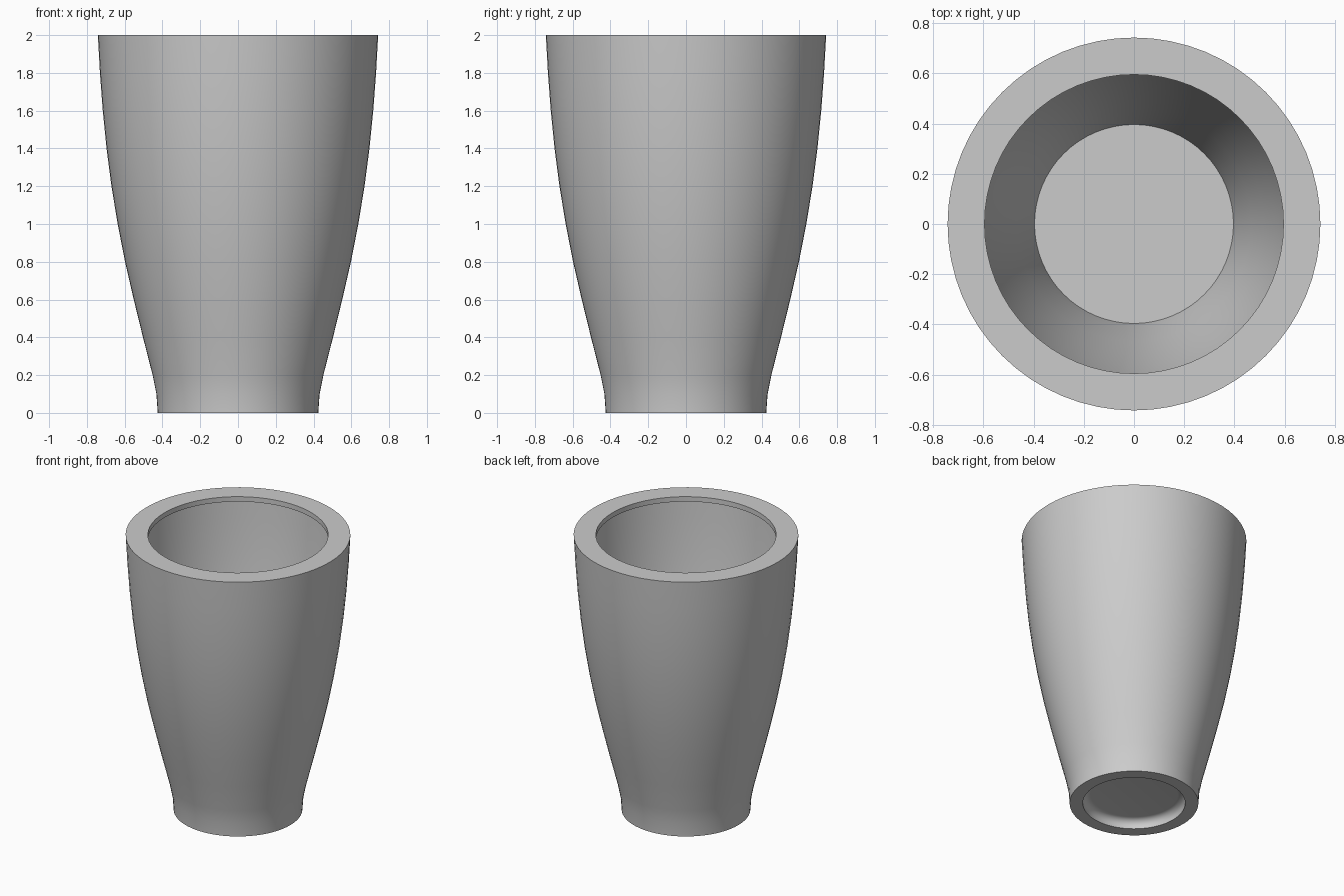
import bpy, bmesh, math

if "Cube" in bpy.data.objects:
    bpy.data.objects.remove(bpy.data.objects["Cube"])

SIDES = 64
WALL = 0.036

# Outer silhouette: (radius, height) from the foot to the rim
outer = [(0.425, 0.0), (0.432, 0.1), (0.452, 0.2), (0.503, 0.4), (0.552, 0.6),
         (0.598, 0.8), (0.637, 1.0), (0.670, 1.2), (0.696, 1.4), (0.716, 1.6),
         (0.731, 1.8), (0.742, 2.0)]

# Rim with an inward lip, then the thin wall down to the flat floor
lip = [(0.595, 2.0), (0.595, 2.0 - WALL), (0.740 - WALL, 2.0 - WALL)]
inner = [(r - WALL, z) for r, z in reversed(outer[1:-1])]
floor = [(0.0, 0.1)]

# Underside: shallow recess with a rounded corner inside the foot ring
R, F, DEPTH = 0.338, 0.05, 0.065
recess = [(0.0, DEPTH)]
for i in range(7):
    a = math.pi / 2 * (1 - i / 6)
    recess.append((R - F + F * math.cos(a), DEPTH - F + F * math.sin(a)))
recess.append((R, 0.0))


def lathe(name, profile, material):
    """Spin a profile around the vertical axis into a closed surface."""
    bm = bmesh.new()
    vs = [bm.verts.new((r, 0, z)) for r, z in profile]
    es = [bm.edges.new(p) for p in zip(vs, vs[1:])]
    bmesh.ops.spin(bm, geom=vs + es, cent=(0, 0, 0), axis=(0, 0, 1),
                   angle=math.tau, steps=SIDES, use_merge=True)
    bmesh.ops.remove_doubles(bm, verts=bm.verts[:], dist=1e-4)
    bmesh.ops.recalc_face_normals(bm, faces=bm.faces[:])
    mesh = bpy.data.meshes.new(name)
    bm.to_mesh(mesh)
    bm.free()
    mesh.materials.append(material)
    obj = bpy.data.objects.new(name, mesh)
    bpy.context.collection.objects.link(obj)
    bpy.context.view_layer.objects.active = obj
    obj.select_set(True)
    bpy.ops.object.shade_smooth_by_angle(angle=math.radians(35))
    return obj


grey = bpy.data.materials.new("light grey")
grey.diffuse_color = (0.6, 0.6, 0.6, 1)
grey.use_nodes = True
grey.node_tree.nodes["Principled BSDF"].inputs["Base Color"].default_value = grey.diffuse_color

# Tapered pot: underside, outer wall, lip, inner wall and floor in one turn
lathe("tapered_pot", recess + outer + lip + inner + floor, grey)
